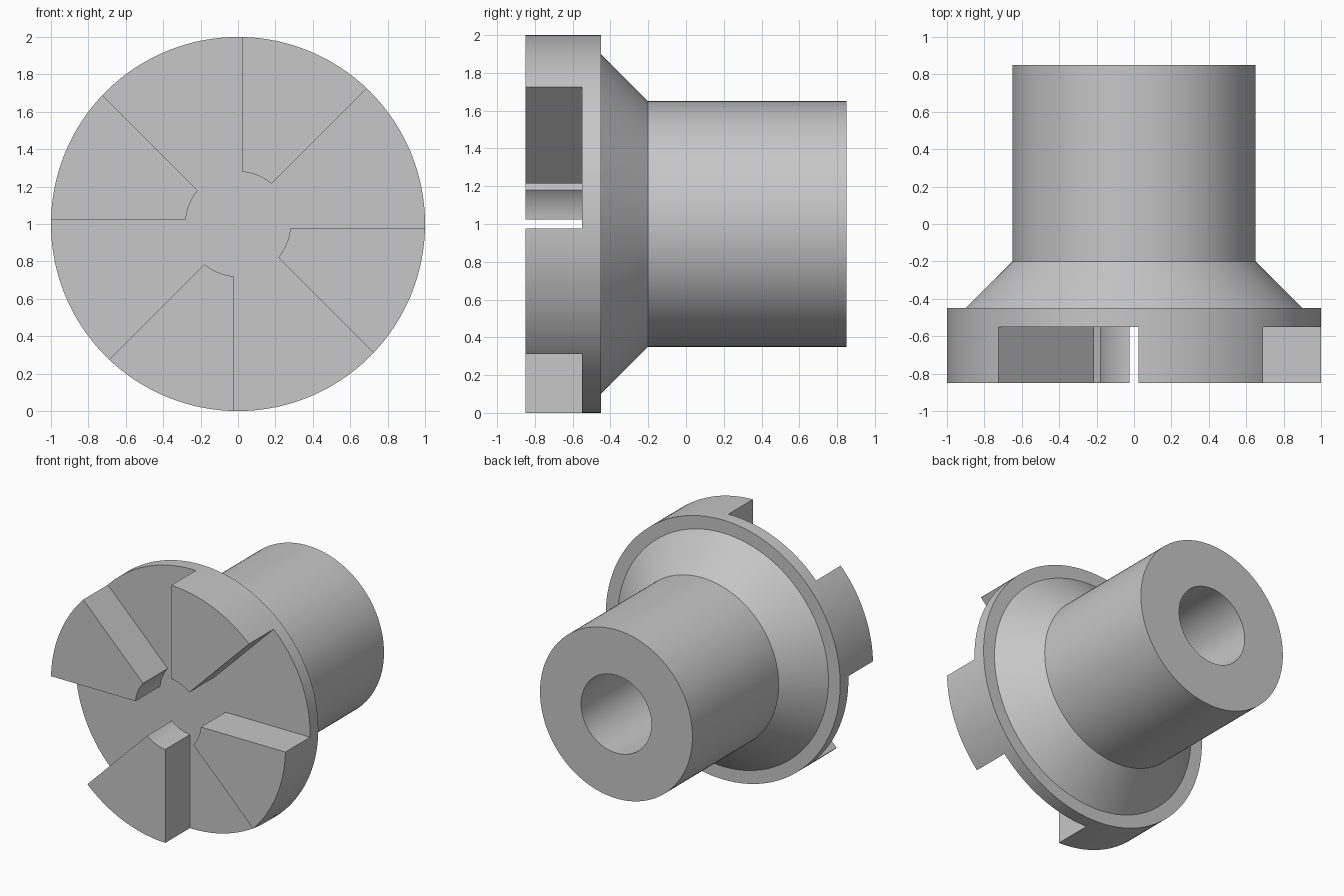
import bpy, bmesh, math
from mathutils import Vector

cube = bpy.data.objects.get("Cube")
if cube:
    bpy.data.objects.remove(cube, do_unlink=True)

SEGMENTS = 128
TEETH = 4
GAP = 0.025          # half width of the clearance beside each tooth
TOOTH_INNER = 0.28   # radius of the inner ends of the teeth

steel = bpy.data.materials.new("plain grey")
steel.use_nodes = True
grey = (0.57, 0.57, 0.57, 1)
steel.diffuse_color = grey
steel.node_tree.nodes["Principled BSDF"].inputs["Base Color"].default_value = grey


def add_object(name, bm):
    bmesh.ops.recalc_face_normals(bm, faces=bm.faces)
    mesh = bpy.data.meshes.new(name)
    bm.to_mesh(mesh)
    bm.free()
    mesh.materials.append(steel)
    obj = bpy.data.objects.new(name, mesh)
    bpy.context.collection.objects.link(obj)
    obj.location.z = 1
    return obj


# Turned body: (radius, y) profile of head, cone, shaft and blind bore
profile = [(0, -0.85), (1, -0.85), (1, -0.45), (0.9, -0.45), (0.65, -0.2),
           (0.65, 0.85), (0.3, 0.85), (0.3, -0.45), (0, -0.45)]
bm = bmesh.new()
verts = [bm.verts.new((r, y, 0)) for r, y in profile]
edges = [bm.edges.new(pair) for pair in zip(verts, verts[1:])]
bmesh.ops.spin(bm, geom=verts + edges, cent=(0, 0, 0), axis=(0, 1, 0),
               angle=math.tau, steps=SEGMENTS, use_merge=True)
bmesh.ops.remove_doubles(bm, verts=bm.verts, dist=1e-4)
coupling = add_object("jaw_coupling", bm)

# Outline of the space between the jaws, one quarter repeated round the axis
start = math.acos(GAP / TOOTH_INNER)
end = math.pi / 4 + math.asin(GAP / TOOTH_INNER)
reach = 1.2
quarter = [(TOOTH_INNER * math.cos(a), TOOTH_INNER * math.sin(a))
           for a in (start + (end - start) * i / 10 for i in range(11))]
quarter += [(reach, reach + GAP * math.sqrt(2)), (reach, -GAP)]
bm = bmesh.new()
outline = []
for k in range(TEETH):
    c, s = math.cos(math.tau * k / TEETH), math.sin(math.tau * k / TEETH)
    for x, z in quarter:
        outline.append(bm.verts.new((x * c + z * s, -0.55, z * c - x * s)))
floor = bm.faces.new(outline)
front = bmesh.ops.extrude_face_region(bm, geom=[floor], use_keep_orig=True)
bmesh.ops.translate(bm, vec=Vector((0, -0.5, 0)),
                    verts=[g for g in front["geom"] if isinstance(g, bmesh.types.BMVert)])
cutter = add_object("jaw_gap_cutter", bm)
cutter.hide_render = True

# Cut the jaws out of the head
cut = coupling.modifiers.new("jaw_gaps", 'BOOLEAN')
cut.operation = 'DIFFERENCE'
cut.solver = 'EXACT'
cut.object = cutter
bpy.context.view_layer.objects.active = coupling
coupling.select_set(True)
bpy.ops.object.modifier_apply(modifier=cut.name)
bpy.data.objects.remove(cutter, do_unlink=True)
bpy.ops.object.shade_smooth_by_angle(angle=math.radians(30))
